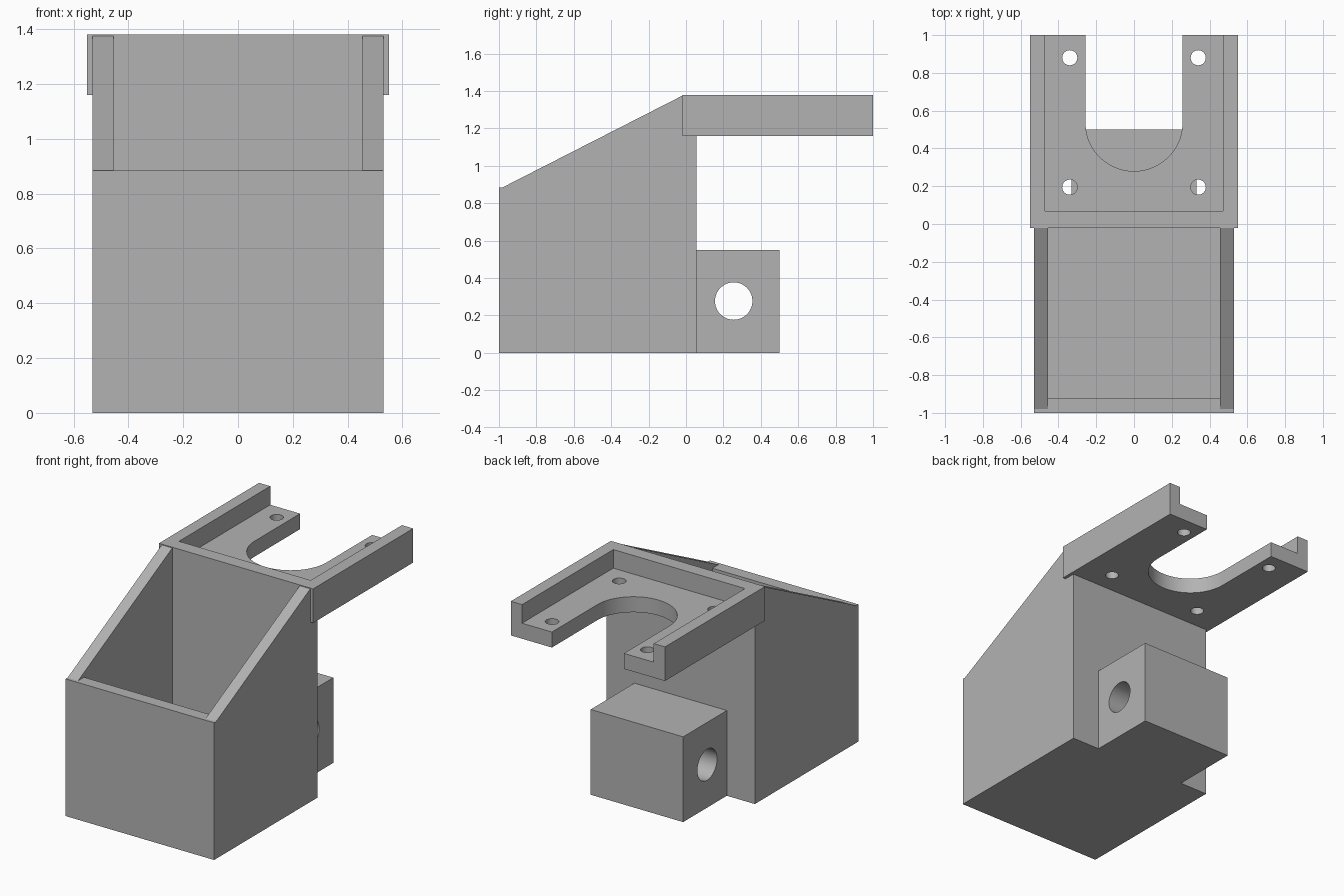
import bpy
import bmesh
import math
from mathutils import Vector

cube = bpy.data.objects.get("Cube")
if cube:
    bpy.data.objects.remove(cube, do_unlink=True)

GREY = (0.45, 0.45, 0.45, 1)
grey = bpy.data.materials.new("plain grey")
grey.use_nodes = True
grey.diffuse_color = GREY
grey.node_tree.nodes["Principled BSDF"].inputs["Base Color"].default_value = GREY


def prism(name, points, axis, start, end):
    """Extrude a profile along x (points are y, z) or along z (points are x, y)."""
    bm = bmesh.new()
    place = (lambda a, b: (start, a, b)) if axis == "x" else (lambda a, b: (a, b, start))
    face = bm.faces.new([bm.verts.new(place(a, b)) for a, b in points])
    moved = bmesh.ops.extrude_face_region(bm, geom=[face])["geom"]
    offset = Vector((end - start, 0, 0) if axis == "x" else (0, 0, end - start))
    bmesh.ops.translate(bm, vec=offset, verts=[v for v in moved if isinstance(v, bmesh.types.BMVert)])
    bmesh.ops.recalc_face_normals(bm, faces=bm.faces)
    mesh = bpy.data.meshes.new(name)
    bm.to_mesh(mesh)
    bm.free()
    mesh.materials.append(grey)
    obj = bpy.data.objects.new(name, mesh)
    bpy.context.collection.objects.link(obj)
    return obj


def rect(a0, a1, b0, b1):
    return [(a0, b0), (a1, b0), (a1, b1), (a0, b1)]


def arc(a, b, radius, start=0, sweep=360, steps=48):
    count = steps if sweep == 360 else steps + 1
    angles = [math.radians(start + sweep * i / steps) for i in range(count)]
    return [(a + radius * math.cos(t), b + radius * math.sin(t)) for t in angles]


def cut(obj, cutters):
    """Subtract the cutters, bake the result and remove them."""
    for cutter in cutters:
        cutter.hide_render = True
        mod = obj.modifiers.new("cut", "BOOLEAN")
        mod.operation, mod.solver, mod.object = "DIFFERENCE", "EXACT", cutter
    graph = bpy.context.evaluated_depsgraph_get()
    baked = bpy.data.meshes.new_from_object(obj.evaluated_get(graph))
    obj.modifiers.clear()
    obj.data = baked
    for cutter in cutters:
        bpy.data.objects.remove(cutter, do_unlink=True)
    bpy.ops.object.select_all(action="DESELECT")
    obj.select_set(True)
    bpy.context.view_layer.objects.active = obj
    bpy.ops.object.shade_smooth_by_angle(angle=math.radians(25))


# Open bin with sloping side walls
LIP, BACK, TOP, UNDER = 0.885, -0.02, 1.38, 1.16
bin_body = prism("bin", [(-1, 0), (0.055, 0), (0.055, UNDER), (BACK, UNDER),
                         (BACK, TOP - 0.005), (-0.98, LIP), (-1, LIP)], "x", -0.53, 0.53)
cavity = prism("bin_cavity", [(-0.92, 0.075), (BACK, 0.075), (BACK, 1.5),
                              (-1.1, 1.5), (-1.1, LIP), (-0.92, LIP)], "x", -0.455, 0.455)
cut(bin_body, [cavity])

# Rimmed tray with a round-ended slot and four screw holes
tray = prism("tray", rect(-0.55, 0.55, BACK, 1), "z", UNDER, TOP)
recess = prism("tray_recess", rect(-0.47, 0.47, 0.07, 1.1), "z", 1.26, 1.5)
slot = prism("tray_slot", [(0.257, 1.1), (-0.257, 1.1)] + arc(0, 0.537, 0.257, 180, 180),
             "z", 1, 1.5)
holes = [prism("screw_hole", arc(x, y, 0.04, steps=32), "z", 1, 1.5)
         for x in (-0.34, 0.34) for y in (0.195, 0.88)]
cut(tray, [recess, slot] + holes)

# Rear mounting block with a cross bore
block = prism("mounting_block", rect(0.055, 0.5, 0, 0.55), "x", -0.33, 0.33)
cut(block, [prism("bore", arc(0.255, 0.277, 0.1), "x", -0.5, 0.5)])
